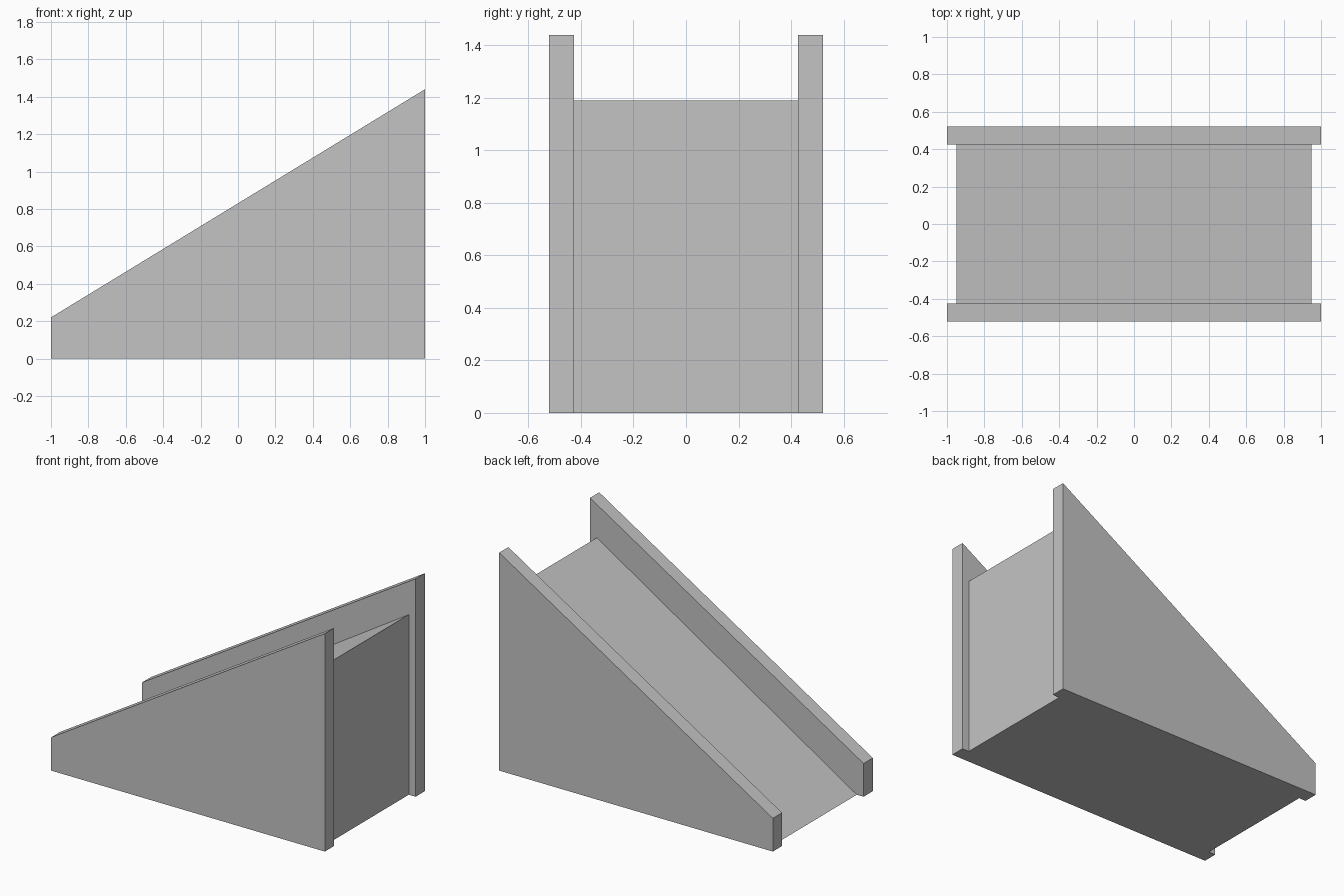
import bpy
import bmesh

cube = bpy.data.objects.get("Cube")
if cube:
    bpy.data.objects.remove(cube, do_unlink=True)

# Single plain grey
grey = bpy.data.materials.new("plain_grey")
grey.use_nodes = True
colour = (0.55, 0.55, 0.55, 1)
grey.diffuse_color = colour
grey.node_tree.nodes["Principled BSDF"].inputs["Base Color"].default_value = colour


def extrude_profile(name, profile, y0, y1):
    """Extrude an (x, z) outline along y into a flat-faced solid."""
    bm = bmesh.new()
    face = bm.faces.new([bm.verts.new((x, y0, z)) for x, z in profile])
    grown = bmesh.ops.extrude_face_region(bm, geom=[face])["geom"]
    verts = [g for g in grown if isinstance(g, bmesh.types.BMVert)]
    bmesh.ops.translate(bm, verts=verts, vec=(0, y1 - y0, 0))
    bmesh.ops.recalc_face_normals(bm, faces=bm.faces)
    mesh = bpy.data.meshes.new(name)
    bm.to_mesh(mesh)
    bm.free()
    mesh.materials.append(grey)
    obj = bpy.data.objects.new(name, mesh)
    bpy.context.collection.objects.link(obj)
    return obj


INNER, OUTER = 0.426, 0.522

# Sloped wedge between the walls
extrude_profile("ramp", [(-0.95, 0), (0.95, 0), (0.95, 1.19)], -INNER, INNER)

# Side walls rising above the ramp
wall = [(-1, 0), (1, 0), (1, 1.44), (-1, 0.22)]
extrude_profile("front_wall", wall, -OUTER, -INNER)
extrude_profile("back_wall", wall, INNER, OUTER)
